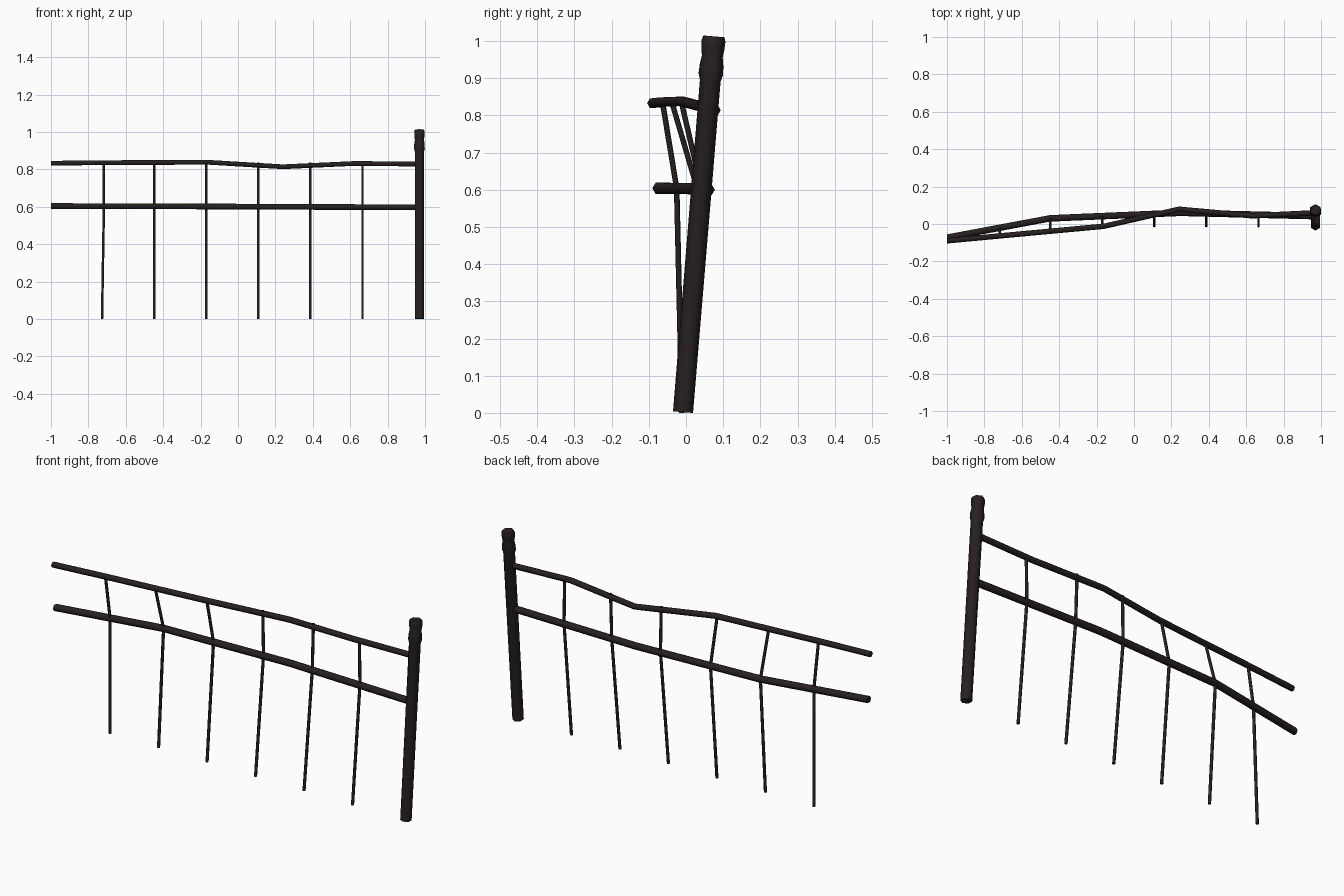
import bpy, bmesh, math
from mathutils import Vector

if "Cube" in bpy.data.objects:
    bpy.data.objects.remove(bpy.data.objects["Cube"])

mat = bpy.data.materials.new("dark_wrought_iron")
mat.diffuse_color = (0.020, 0.015, 0.014, 1)
mat.use_nodes = True
mat.node_tree.nodes["Principled BSDF"].inputs["Base Color"].default_value = mat.diffuse_color

X, Y, Z = Vector((1, 0, 0)), Vector((0, 1, 0)), Vector((0, 0, 1))


def sweep(name, points, radii, u, v, sides=6):
    """Capped six-sided bar through the points; the first corner points along u."""
    bm = bmesh.new()
    angles = [2 * math.pi * i / sides for i in range(sides)]
    rings = [[bm.verts.new(Vector(p) + r * (math.cos(a) * u + math.sin(a) * v)) for a in angles]
             for p, r in zip(points, radii)]
    for a, b in zip(rings, rings[1:]):
        for i in range(sides):
            j = (i + 1) % sides
            bm.faces.new((a[i], a[j], b[j], b[i])).smooth = True
    bm.faces.new(rings[0])
    bm.faces.new(rings[-1])
    bmesh.ops.recalc_face_normals(bm, faces=bm.faces)
    # Round shading along the bar, crisp edges at the end caps
    for e in bm.edges:
        e.smooth = all(f.smooth for f in e.link_faces)
    mesh = bpy.data.meshes.new(name)
    bm.to_mesh(mesh)
    bm.free()
    mesh.materials.append(mat)
    obj = bpy.data.objects.new(name, mesh)
    bpy.context.collection.objects.link(obj)
    return obj


def along(path, x):
    """Point on a rail path at a given x."""
    for a, b in zip(path, path[1:]):
        if a[0] <= x <= b[0]:
            return Vector(a).lerp(Vector(b), (x - a[0]) / (b[0] - a[0]))


# Leaning post with a collar and a knob on top
profile = [(0, .027), (.895, .028), (.912, .033), (.935, .032),
           (.96, .028), (.98, .031), (1.003, .032), (1.014, .028)]
post = sweep("post", [(0, 0, z) for z, r in profile], [r for z, r in profile], Y, X)
post.location = (.97, -.008, .002)
post.rotation_euler.x = -math.atan2(.083, 1.01)

# Bent rails
top_path = [(-1, -.09, .833), (-.7, -.062, .836), (-.16, -.012, .838),
            (.24, .079, .814), (.63, .044, .832), (.97, .06, .828)]
low_path = [(-1, -.073, .604), (-.45, .03, .603), (.25, .06, .600), (.97, .042, .597)]
sweep("upper_rail", top_path, [.0145] * len(top_path), Y, Z)
sweep("lower_rail", low_path, [.0175] * len(low_path), Y, Z)

# Thin pickets, bent where they pass through the rails
for i in range(6):
    x = -.727 + .2785 * i
    xt = x + (.01 if i == 0 else 0)
    low, top = along(low_path, xt), along(top_path, xt)
    low.y -= .005 if i == 0 else 0
    top.z = .838
    sweep(f"picket_{i + 1}", [(x, -.011, 0), low, top], [.0075] * 3, Y, X)
